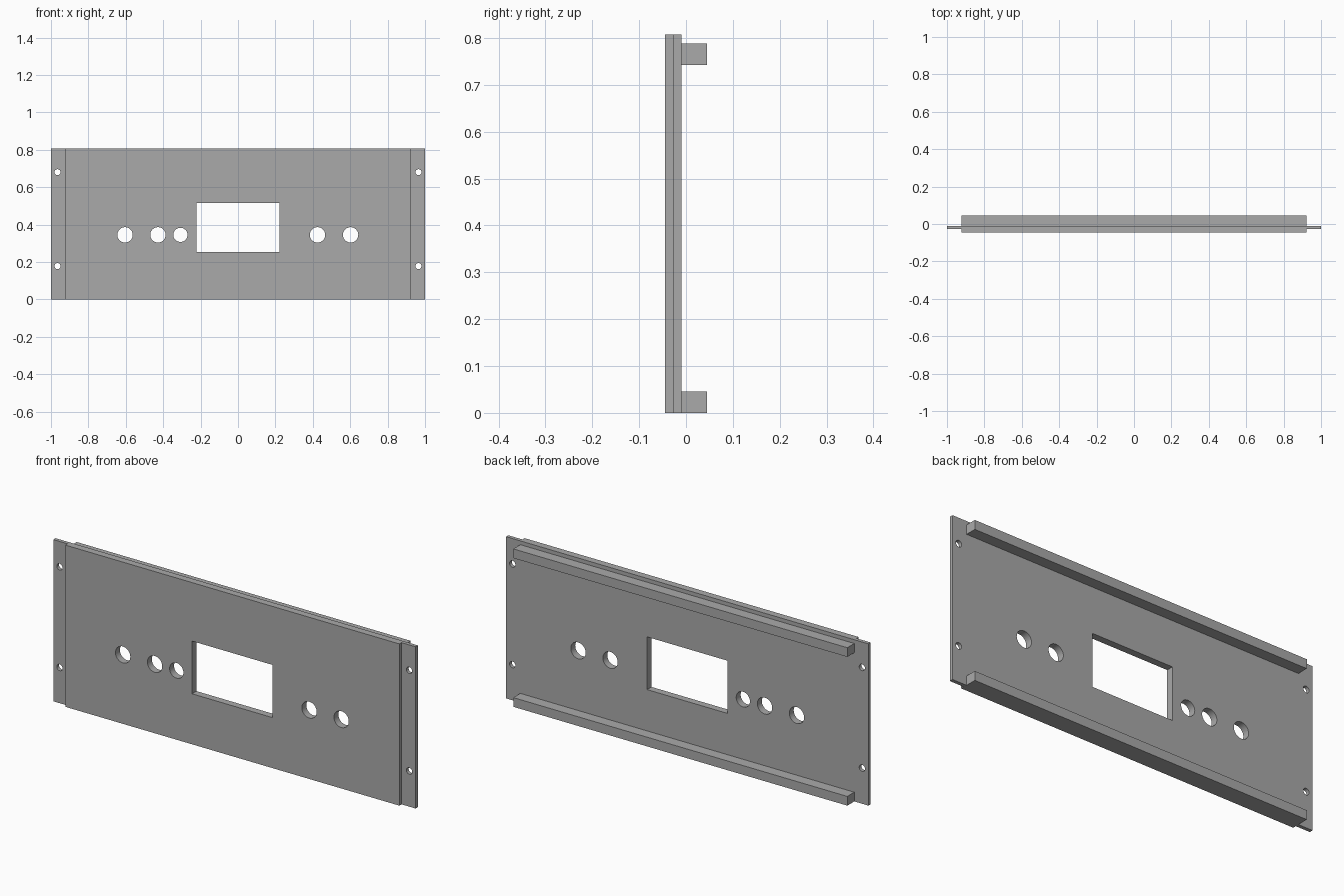
import bpy
import bmesh
from math import pi

HEIGHT = 0.807
FRONT, STEP, BACK, RAIL_BACK = -0.045, -0.028, -0.010, 0.045

cube = bpy.data.objects.get("Cube")
if cube:
    bpy.data.objects.remove(cube, do_unlink=True)

grey = bpy.data.materials.new("plain grey")
grey.use_nodes = True
grey.diffuse_color = (0.4, 0.4, 0.4, 1)
grey.node_tree.nodes["Principled BSDF"].inputs["Base Color"].default_value = (0.4, 0.4, 0.4, 1)


def add_object(name, bm):
    bmesh.ops.recalc_face_normals(bm, faces=bm.faces)
    mesh = bpy.data.meshes.new(name)
    bm.to_mesh(mesh)
    bm.free()
    mesh.materials.append(grey)
    obj = bpy.data.objects.new(name, mesh)
    bpy.context.collection.objects.link(obj)
    return obj


def box(name, x0, x1, y0, y1, z0, z1):
    bm = bmesh.new()
    bmesh.ops.create_cube(bm, size=1)
    for v in bm.verts:
        v.co.x = x1 if v.co.x > 0 else x0
        v.co.y = y1 if v.co.y > 0 else y0
        v.co.z = z1 if v.co.z > 0 else z0
    return add_object(name, bm)


def drill(name, x, z, radius):
    bpy.ops.mesh.primitive_cylinder_add(vertices=40, radius=radius, depth=0.3,
                                        location=(x, 0, z), rotation=(pi / 2, 0, 0))
    obj = bpy.context.object
    obj.name = name
    obj.data.materials.append(grey)
    return obj


# Faceplate: a stepped profile, thick in the middle with thin mounting flanges
half = [(0.922, FRONT), (0.922, STEP), (1, STEP), (1, BACK)]
profile = half + [(-x, y) for x, y in reversed(half)]
bm = bmesh.new()
face = bm.faces.new([bm.verts.new((x, y, 0)) for x, y in profile])
extruded = bmesh.ops.extrude_face_region(bm, geom=[face])["geom"]
bmesh.ops.translate(bm, vec=(0, 0, HEIGHT),
                    verts=[g for g in extruded if isinstance(g, bmesh.types.BMVert)])
if not any(f for f in bm.faces if all(v.co.z == 0 for v in f.verts)):
    bm.faces.new([v for v in bm.verts if v.co.z == 0])
faceplate = add_object("faceplate", bm)

# Display window, control holes and mounting screw holes
cutters = [box("window_cutter", -0.222, 0.222, -0.2, 0.2, 0.252, 0.515)]
for x, radius in [(-0.604, 0.041), (-0.428, 0.041), (-0.308, 0.038),
                  (0.425, 0.041), (0.602, 0.041)]:
    cutters.append(drill("control_cutter", x, 0.345, radius))
for x in (-0.965, 0.965):
    for z in (0.178, 0.68):
        cutters.append(drill("screw_cutter", x, z, 0.016))

for cutter in cutters:
    cutter.hide_render = True
    cut = faceplate.modifiers.new(cutter.name, 'BOOLEAN')
    cut.operation = 'DIFFERENCE'
    cut.solver = 'EXACT'
    cut.object = cutter

bpy.ops.object.select_all(action='DESELECT')
faceplate.select_set(True)
bpy.context.view_layer.objects.active = faceplate
for name in [m.name for m in faceplate.modifiers]:
    bpy.ops.object.modifier_apply(modifier=name)
for cutter in cutters:
    bpy.data.objects.remove(cutter, do_unlink=True)
bpy.ops.object.shade_smooth_by_angle()

# Stiffening rails along the back
box("lower_rail", -0.922, 0.922, BACK, RAIL_BACK, 0, 0.046)
box("upper_rail", -0.922, 0.922, BACK, RAIL_BACK, 0.742, 0.788)
